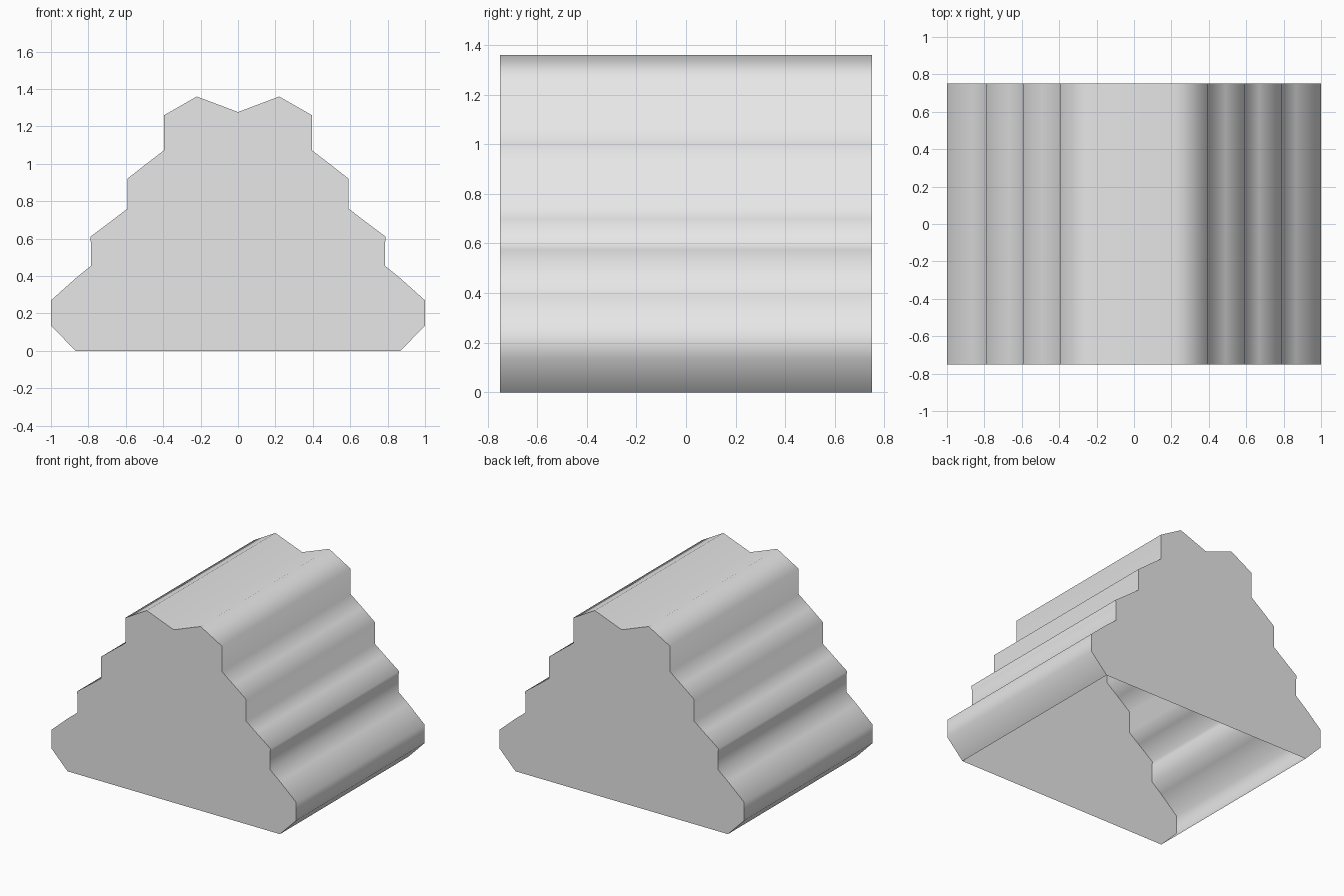
import bpy
import bmesh

cube = bpy.data.objects.get("Cube")
if cube:
    bpy.data.objects.remove(cube, do_unlink=True)

HALF_DEPTH = 0.75

# Stepped outline of the +x half, from the foot up to the ridge
half = [
    (0.868, 0.0), (1.0, 0.135), (1.0, 0.27), (0.866, 0.39),
    (0.786, 0.455), (0.786, 0.575), (0.79, 0.61), (0.67, 0.70),
    (0.592, 0.76), (0.592, 0.92), (0.49, 1.0), (0.395, 1.073),
    (0.395, 1.26), (0.22, 1.36),
]
valley = [(0.0, 1.277)]
outline = half + valley + [(-x, z) for x, z in reversed(half)]

# Single plain material
grey = bpy.data.materials.new("plain_grey")
grey.use_nodes = True
colour = (0.8, 0.8, 0.8, 1.0)
grey.diffuse_color = colour
grey.node_tree.nodes["Principled BSDF"].inputs["Base Color"].default_value = colour

# Hollow shell: two end caps and a smooth ribbed wall, open underneath
bm = bmesh.new()
front = [bm.verts.new((x, -HALF_DEPTH, z)) for x, z in outline]
back = [bm.verts.new((x, HALF_DEPTH, z)) for x, z in outline]
caps = [bm.faces.new(front), bm.faces.new(back[::-1])]
for i in range(len(outline) - 1):
    wall = bm.faces.new((front[i + 1], front[i], back[i], back[i + 1]))
    wall.smooth = True

# Crisp rim around both end caps
for cap in caps:
    for edge in cap.edges:
        edge.smooth = False

mesh = bpy.data.meshes.new("stepped_shell")
bm.to_mesh(mesh)
bm.free()
mesh.materials.append(grey)
shell = bpy.data.objects.new("stepped_shell", mesh)
bpy.context.collection.objects.link(shell)
